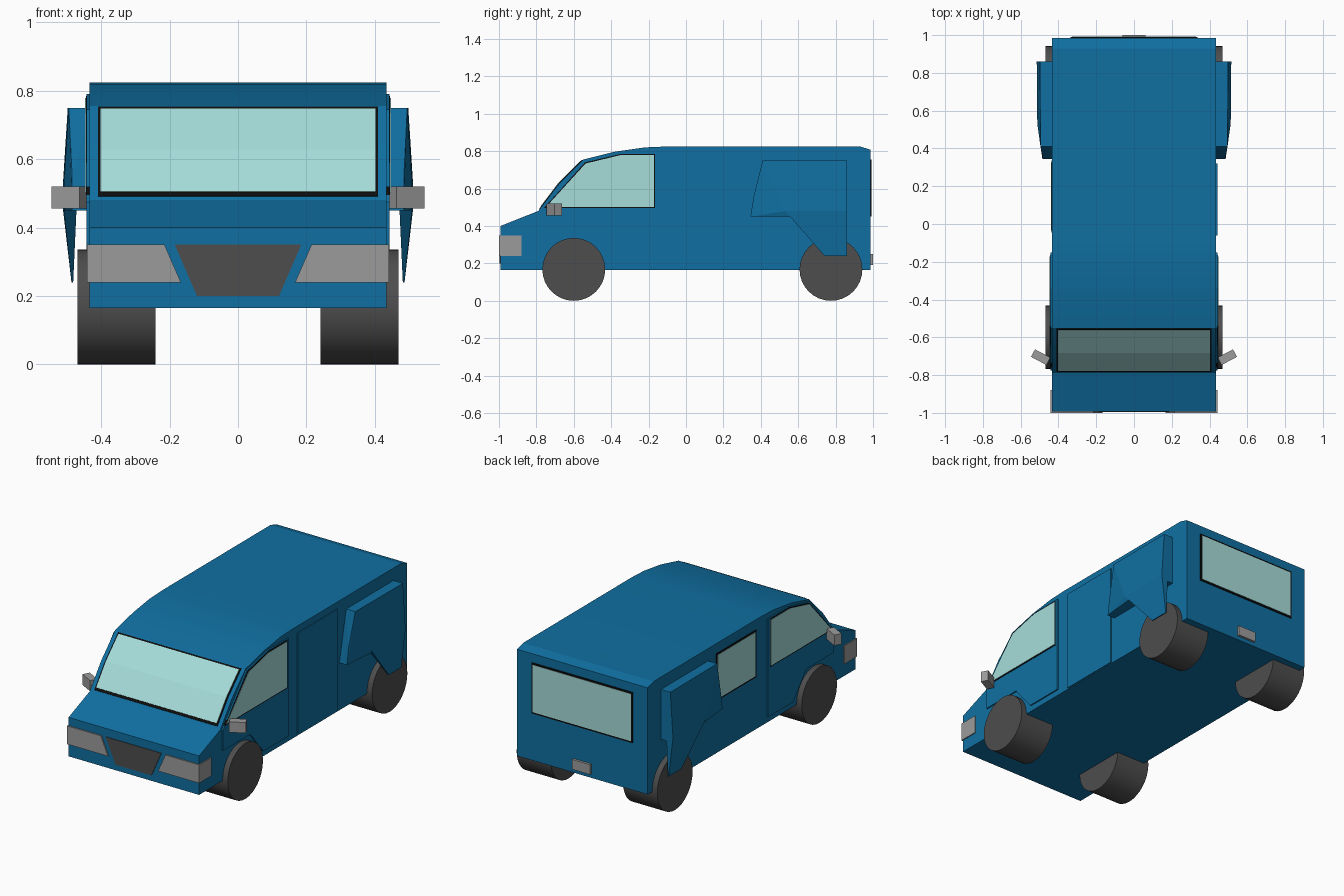
import bpy, bmesh, math
from mathutils import Vector, Matrix

if "Cube" in bpy.data.objects:
    bpy.data.objects.remove(bpy.data.objects["Cube"])


def material(name, rgb):
    m = bpy.data.materials.new(name)
    m.diffuse_color = (*rgb, 1)
    m.use_nodes = True
    m.node_tree.nodes["Principled BSDF"].inputs["Base Color"].default_value = m.diffuse_color
    return m


BLUE = material("blue_paint", (0.005, 0.16, 0.36))
GLASS = material("glass", (0.38, 0.72, 0.70))
BLACK = material("black_trim", (0.004, 0.004, 0.004))
DARK = material("dark_rubber", (0.075, 0.075, 0.075))
GREY = material("light_grey", (0.33, 0.33, 0.33))


def finish(name, bm, mat):
    bmesh.ops.recalc_face_normals(bm, faces=bm.faces)
    me = bpy.data.meshes.new(name)
    bm.to_mesh(me)
    bm.free()
    ob = bpy.data.objects.new(name, me)
    bpy.context.collection.objects.link(ob)
    me.materials.append(mat)
    return ob


def smooth(ob, deg):
    bpy.ops.object.select_all(action='DESELECT')
    ob.select_set(True)
    bpy.context.view_layer.objects.active = ob
    bpy.ops.object.shade_smooth_by_angle(angle=math.radians(deg))


def prism(name, pts, axis, a, b, mat):
    """Extrude a (y,z) profile along x, or an (x,z) profile along y."""
    def place(p, d):
        return (d, p[0], p[1]) if axis == 'x' else (p[0], d, p[1])
    bm = bmesh.new()
    lo = [bm.verts.new(place(p, a)) for p in pts]
    hi = [bm.verts.new(place(p, b)) for p in pts]
    bm.faces.new(lo)
    bm.faces.new(hi)
    n = len(pts)
    for i in range(n):
        j = (i + 1) % n
        bm.faces.new((lo[i], lo[j], hi[j], hi[i]))
    return finish(name, bm, mat)


def hull(name, pts, side, mat):
    bm = bmesh.new()
    for x, y, z in pts:
        bm.verts.new((side * x, y, z))
    bmesh.ops.convex_hull(bm, input=bm.verts)
    return finish(name, bm, mat)


def rect(a, b, c, d):
    return [(a, c), (b, c), (b, d), (a, d)]


# Body shell
body = prism("body", [(-.992, .165), (-.992, .40), (-.79, .48), (-.68, .625),
                      (-.55, .755), (-.38, .797), (-.22, .82), (-.10, .825),
                      (.93, .825), (.986, .808), (.986, .165)],
             'x', -.435, .435, BLUE)
smooth(body, 14)


# Windscreen following the two sloping panels, with a trim behind it
def screen(name, start, end, half, t, mat):
    mid = (-.68, .625)
    line = [start, mid, end]
    prism(name, [(y + .01, z - .01) for y, z in line] +
          [(y - t, z + t) for y, z in reversed(line)], 'x', -half, half, mat)


screen("windscreen_trim", (-.782, .491), (-.553, .752), .410, .002, BLACK)
screen("windscreen", (-.773, .502), (-.560, .745), .402, .004, GLASS)

# Rear window and number plate lamp
prism("rear_window_trim", rect(-.337, .337, .45, .755), 'y', .97, .991, BLACK)
prism("rear_window", rect(-.327, .327, .46, .745), 'y', .97, .993, GLASS)
prism("rear_handle", rect(-.06, .06, .19, .25), 'y', .97, 1.0, GREY)

# Grille
prism("grille", [(-.185, .35), (.185, .35), (.12, .20), (-.12, .20)],
      'y', -.996, -.95, DARK)

# Sliding door on the right, window on the left
prism("sliding_door", rect(-.06, .32, .17, .785), 'x', .42, .441, BLUE)
prism("left_window_trim", rect(-.045, .335, .48, .765), 'x', -.42, -.438, BLACK)
prism("left_window", rect(-.035, .325, .49, .755), 'x', -.42, -.440, GLASS)

for s, side in ((1, "right"), (-1, "left")):
    # Front door with window
    prism(side + "_front_door",
          [(-.775, .475), (-.775, .35), (-.515, .35), (-.39, .20), (-.15, .20),
           (-.15, .79), (-.34, .79), (-.55, .745)], 'x', s * .42, s * .443, BLUE)
    prism(side + "_door_window_trim",
          [(-.76, .495), (-.54, .74), (-.35, .785), (-.165, .785), (-.165, .495)],
          'x', s * .42, s * .445, BLACK)
    prism(side + "_door_window",
          [(-.748, .502), (-.537, .734), (-.35, .779), (-.171, .779), (-.171, .502)],
          'x', s * .42, s * .447, GLASS)

    # Headlight wrapping round the corner
    prism(side + "_headlight",
          [(s * .215, .35), (s * .441, .35), (s * .441, .24), (s * .167, .24)],
          'y', -1.0, -.88, GREY)

    # Angled door mirror
    bm = bmesh.new()
    bmesh.ops.create_cube(bm, size=1, matrix=Matrix.Translation((s * .494, -.705, .488))
                          @ Matrix.Rotation(s * math.radians(28), 4, 'Z')
                          @ Matrix.Diagonal((.092, .045, .064, 1)))
    finish(side + "_mirror", bm, GREY)

    # Rear side panel: bulged box plus the pointed wedge over the wheel
    crease = [(.515, .86, .48), (.512, .53, .48)]
    hull(side + "_rear_panel",
         [(.43, .345, .45), (.43, .41, .75), (.43, .86, .75), (.43, .86, .45),
          (.498, .86, .75), (.495, .41, .75), (.485, .345, .45),
          (.485, .36, .55), (.505, .56, .45), (.505, .86, .45)] + crease, s, BLUE)
    hull(side + "_rear_panel_point",
         [(.472, .86, .46), (.472, .56, .46), (.487, .74, .24),
          (.487, .86, .24), (.482, .86, .24), (.482, .74, .24)] + crease, s, BLUE)

    # Wheels
    for y, end in ((-.60, "front"), (.775, "rear")):
        bm = bmesh.new()
        bmesh.ops.create_cone(bm, cap_ends=True, segments=32, radius1=.168,
                              radius2=.168, depth=.228,
                              matrix=Matrix.Translation((s * .355, y, .168))
                              @ Matrix.Rotation(math.pi / 2, 4, 'Y'))
        smooth(finish(f"{side}_{end}_wheel", bm, DARK), 30)
